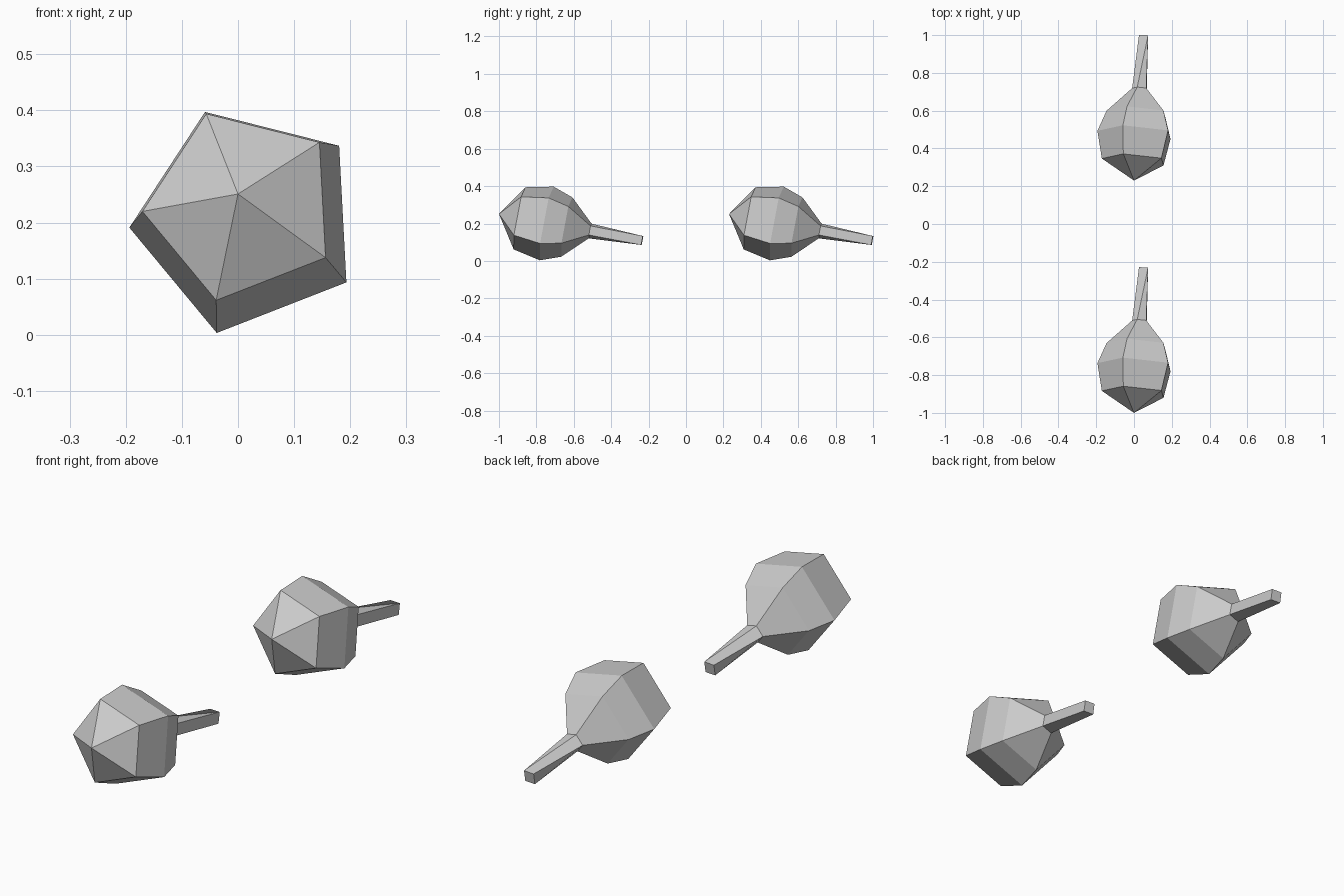
import bpy, bmesh, math
from mathutils import Vector

if "Cube" in bpy.data.objects:
    bpy.data.objects.remove(bpy.data.objects["Cube"])

grey = bpy.data.materials.new("plain grey")
grey.diffuse_color = (0.6, 0.6, 0.6, 1)
grey.use_nodes = True
grey.node_tree.nodes["Principled BSDF"].inputs["Base Color"].default_value = grey.diffuse_color

APEX = Vector((0, -1, 0.251))
AXIS = Vector((0.066, 1, -0.185))          # the body leans down towards the tail
U = Vector((1, 0, 0)) - AXIS * (AXIS.x / AXIS.length_squared)
U.normalize()
V = U.cross(AXIS).normalized()
if V.z < 0:
    V = -V

# (distance along y from the apex, radius) of each five-sided ring
RINGS = [(0.107, 0.178), (0.252, 0.211), (0.36, 0.170), (0.487, 0.042)]
PHASE = math.radians(111)
TIP_Y, TIP_R = 0.766, 0.034


def ring(bm, t, radius, sides, phase):
    c = APEX + AXIS * t
    angles = [phase + i * math.tau / sides for i in range(sides)]
    return [bm.verts.new(c + radius * (math.cos(a) * U + math.sin(a) * V)) for a in angles]


def make_bulb(name, offset_y):
    bm = bmesh.new()
    apex = bm.verts.new(APEX)
    rings = [ring(bm, t, r, 5, PHASE) for t, r in RINGS]
    # pointed front
    for i in range(5):
        bm.faces.new((apex, rings[0][i], rings[0][(i + 1) % 5]))
    # rounded body
    for a, b in zip(rings, rings[1:]):
        for i in range(5):
            j = (i + 1) % 5
            bm.faces.new((a[i], a[j], b[j], b[i]))
    # tail: five-sided neck runs into a square tip
    neck = rings[-1]
    tip = ring(bm, TIP_Y, TIP_R, 4, math.radians(135))   # TL, BL, BR, TR
    for i in range(4):
        if i < 3:
            bm.faces.new((neck[i + 1], neck[i + 2], tip[i + 1], tip[i]))
    bm.faces.new((neck[0], neck[1], tip[0], tip[3]))
    bm.faces.new((neck[4], neck[0], tip[3]))
    bm.faces.new(tip)
    bmesh.ops.recalc_face_normals(bm, faces=bm.faces)
    mesh = bpy.data.meshes.new(name)
    bm.to_mesh(mesh)
    bm.free()
    mesh.materials.append(grey)
    obj = bpy.data.objects.new(name, mesh)
    obj.location.y = offset_y
    bpy.context.collection.objects.link(obj)


make_bulb("front_bulb", 0)
make_bulb("rear_bulb", 1.23)
